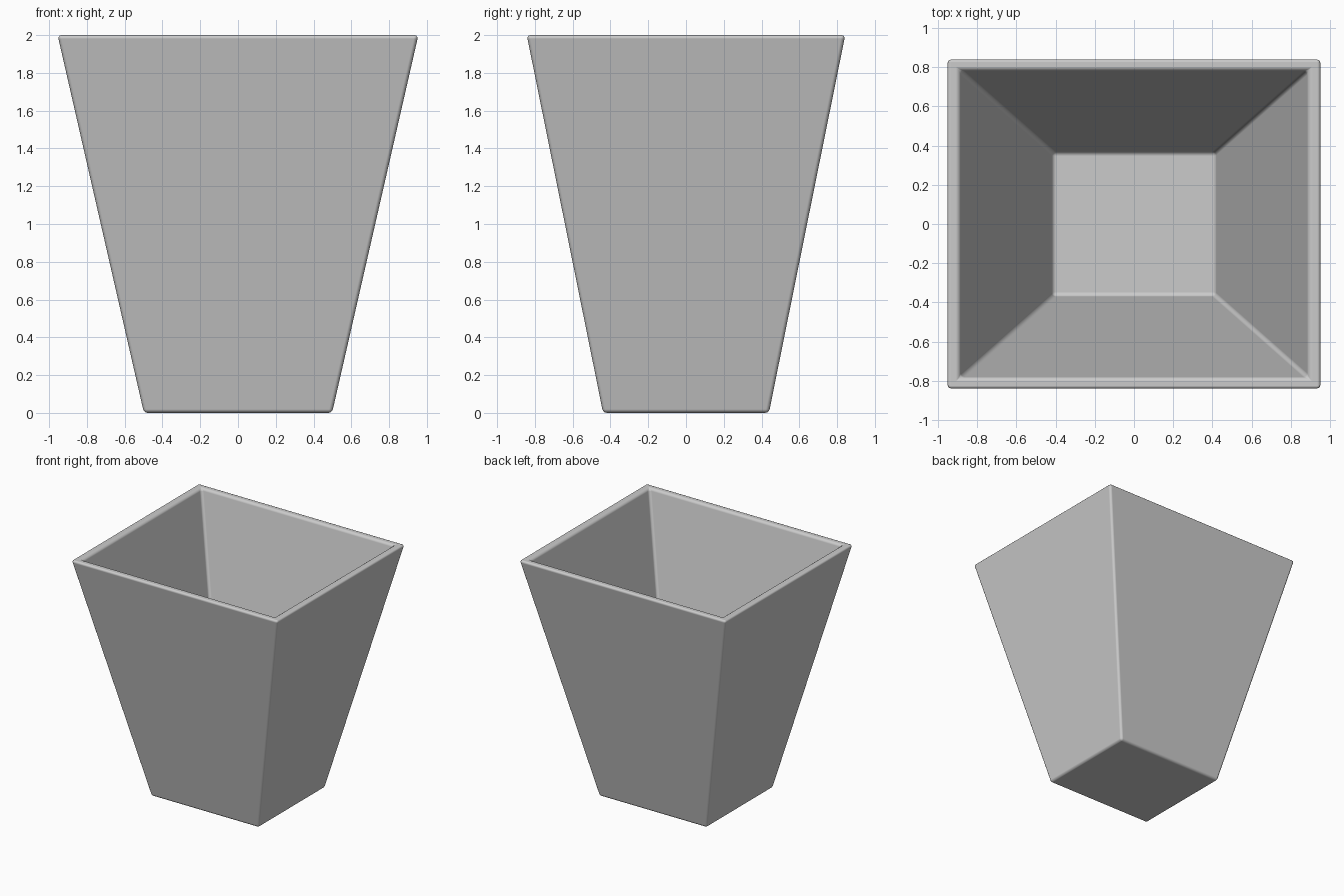
import bpy, bmesh

if "Cube" in bpy.data.objects:
    bpy.data.objects.remove(bpy.data.objects["Cube"])

# Square-ish tapered loops (half x, half y, z): outer base, outer rim, inner rim, inner floor
loops = [
    (0.498, 0.439, 0.0),
    (0.955, 0.843, 2.0),
    (0.888, 0.784, 2.0),
    (0.415, 0.366, 0.10),
]

bm = bmesh.new()
rings = [[bm.verts.new((sx * hx, sy * hy, z))
          for sx, sy in ((-1, -1), (1, -1), (1, 1), (-1, 1))]
         for hx, hy, z in loops]

# Walls and rim bridge neighbouring loops; the ends close as base and floor
for a, b in zip(rings, rings[1:]):
    for i in range(4):
        j = (i + 1) % 4
        bm.faces.new((a[i], a[j], b[j], b[i]))
bm.faces.new(rings[0][::-1])
bm.faces.new(rings[-1])
bmesh.ops.recalc_face_normals(bm, faces=bm.faces)

mesh = bpy.data.meshes.new("tapered_planter")
bm.to_mesh(mesh)
bm.free()
planter = bpy.data.objects.new("tapered_planter", mesh)
bpy.context.collection.objects.link(planter)
for p in mesh.polygons:
    p.use_smooth = True

# Small rounded edges, flat walls
bevel = planter.modifiers.new("rounded_edges", 'BEVEL')
bevel.width = 0.02
bevel.segments = 3
bevel.limit_method = 'ANGLE'
bevel.harden_normals = True
